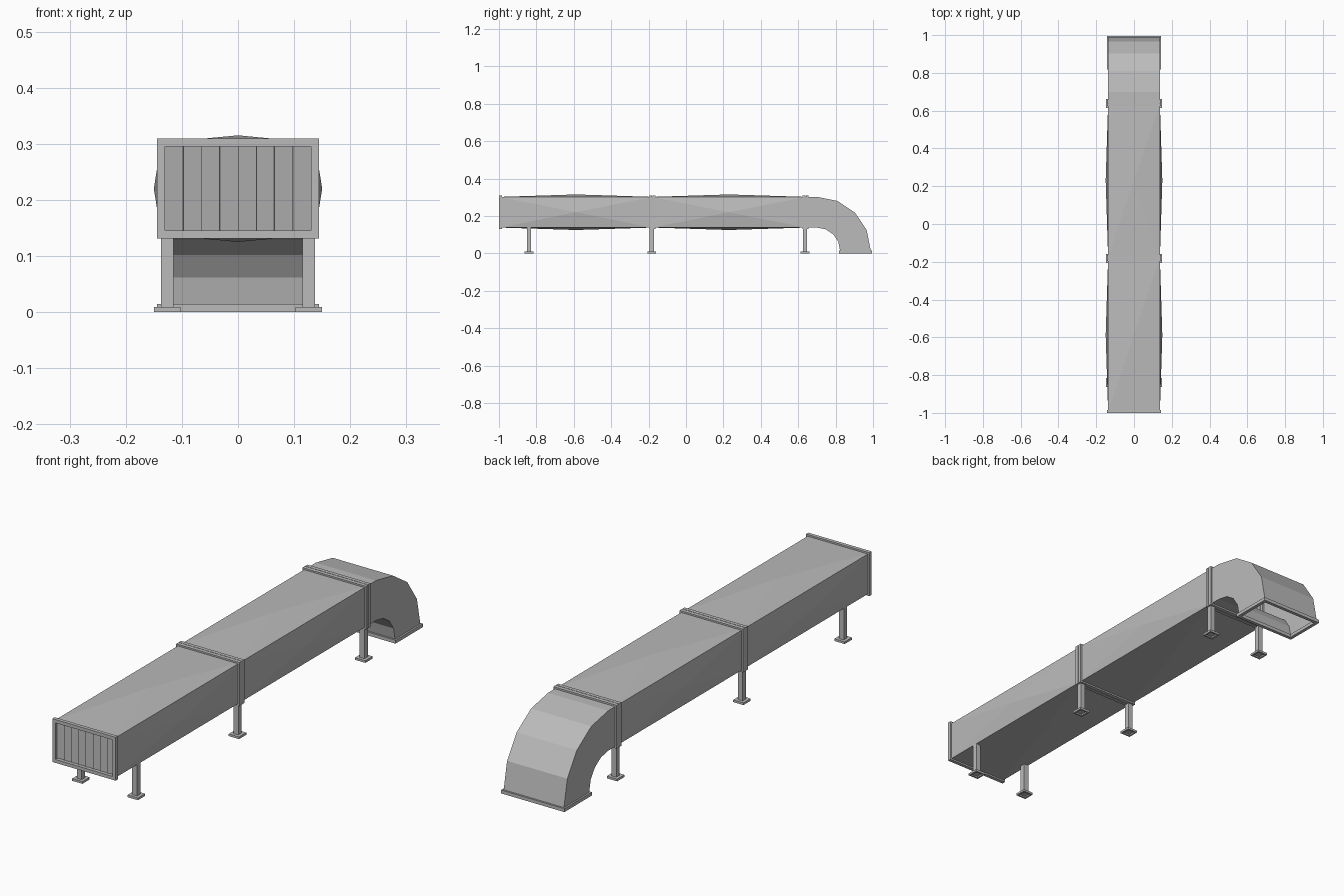
import bpy, bmesh, math
from mathutils import Vector, Matrix

cube = bpy.data.objects.get("Cube")
if cube:
    bpy.data.objects.remove(cube, do_unlink=True)

# Single galvanised metal colour
metal = bpy.data.materials.new("galvanised grey")
metal.use_nodes = True
grey = (0.5, 0.5, 0.5, 1)
metal.diffuse_color = grey
metal.node_tree.nodes["Principled BSDF"].inputs["Base Color"].default_value = grey

HALF_W, BOTTOM, TOP = 0.137, 0.138, 0.302
MID = (BOTTOM + TOP) / 2
HALF_H = (TOP - BOTTOM) / 2
LIP = 0.007


def finish(name, bm):
    bmesh.ops.recalc_face_normals(bm, faces=bm.faces[:])
    mesh = bpy.data.meshes.new(name)
    bm.to_mesh(mesh)
    bm.free()
    mesh.materials.append(metal)
    obj = bpy.data.objects.new(name, mesh)
    bpy.context.collection.objects.link(obj)
    return obj


def rect(centre, u, v):
    """Four corners around a centre, with half-axes u and v."""
    c, u, v = Vector(centre), Vector(u), Vector(v)
    return [c - u - v, c + u - v, c + u + v, c - u + v]


def loft(loops, closed=False, cap=False):
    """Skin a row of four-point loops."""
    bm = bmesh.new()
    rows = [[bm.verts.new(p) for p in loop] for loop in loops]
    pairs = list(zip(rows, rows[1:]))
    if closed:
        pairs.append((rows[-1], rows[0]))
    for a, b in pairs:
        for i in range(4):
            j = (i + 1) % 4
            bm.faces.new((a[i], a[j], b[j], b[i]))
    if cap:
        bm.faces.new(rows[-1])
    return bm


def section(y, grow=0):
    """Duct cross-section facing along y."""
    return rect((0, y, MID), (HALF_W + grow, 0, 0), (0, 0, HALF_H + grow))


def flange(name, y0, y1):
    finish(name, loft([section(y0, LIP), section(y1, LIP),
                       section(y1, -LIP), section(y0, -LIP)], closed=True))


# Straight ducts with shallow cross-broken panels
def duct(name, y0, y1):
    bm = loft([section(y0), section(y1)])
    for v in bmesh.ops.poke(bm, faces=bm.faces[:])["verts"]:
        out = Vector((v.co.x, 0, v.co.z - MID)).normalized()
        v.co += out * 0.013
    finish(name, bm)


JOINTS = (-0.18, 0.64)
duct("front_duct", -0.995, JOINTS[0])
duct("rear_duct", *JOINTS)

# Bolted flanges: one at the inlet, a pair at each joint
flange("inlet_flange", -1.0, -0.985)
for label, y in zip(("middle", "rear"), JOINTS):
    flange(label + "_flange_a", y - 0.016, y - 0.001)
    flange(label + "_flange_b", y + 0.001, y + 0.016)

# Inlet louvres
COUNT = 8
pitch = 2 * (HALF_W - LIP) / COUNT
for i in range(COUNT):
    bm = bmesh.new()
    bmesh.ops.create_cube(bm, size=1)
    bmesh.ops.scale(bm, vec=(pitch * 1.07, 0.002, 2 * HALF_H - LIP), verts=bm.verts[:])
    x = (i - (COUNT - 1) / 2) * pitch
    place = Matrix.Translation((x, -0.982, MID)) @ Matrix.Rotation(math.radians(20), 4, "Z")
    bmesh.ops.transform(bm, matrix=place, verts=bm.verts[:])
    finish(f"louvre_{i + 1}", bm)

# Downward elbow, open at the foot
PIVOT_Y, PIVOT_Z = 0.70, 0.014
radius = MID - PIVOT_Z
loops = [section(JOINTS[1])]
for i in range(5):
    a = math.radians(22.5 * i)
    out = Vector((0, math.sin(a), math.cos(a)))
    loops.append(rect(Vector((0, PIVOT_Y, PIVOT_Z)) + out * radius,
                      (HALF_W, 0, 0), out * HALF_H))
finish("elbow", loft(loops))


# Outlet flange on the ground
def outlet(z, grow):
    return rect((0, PIVOT_Y + radius, z), (HALF_W + grow, 0, 0), (0, HALF_H + grow, 0))


G = 0.011
finish("outlet_flange", loft([outlet(0, G - 0.004), outlet(PIVOT_Z, G - 0.004),
                              outlet(PIVOT_Z, -LIP), outlet(0, -LIP)], closed=True))

# Legs with hollow-bottomed foot plates
LEG_X, LEG, FOOT, HOLLOW = 0.126, 0.011, 0.0235, 0.016
for label, y in (("front", -0.84), ("middle", -0.183), ("rear", 0.637)):
    for side, sx in (("left", 1), ("right", -1)):
        rings = ((LEG, 0.139), (LEG, 0.009), (FOOT, 0.009),
                 (FOOT, 0), (HOLLOW, 0), (HOLLOW, 0.006))
        loops = [rect((sx * LEG_X, y, z), (r, 0, 0), (0, r, 0)) for r, z in rings]
        finish(f"{label}_{side}_leg", loft(loops, cap=True))
